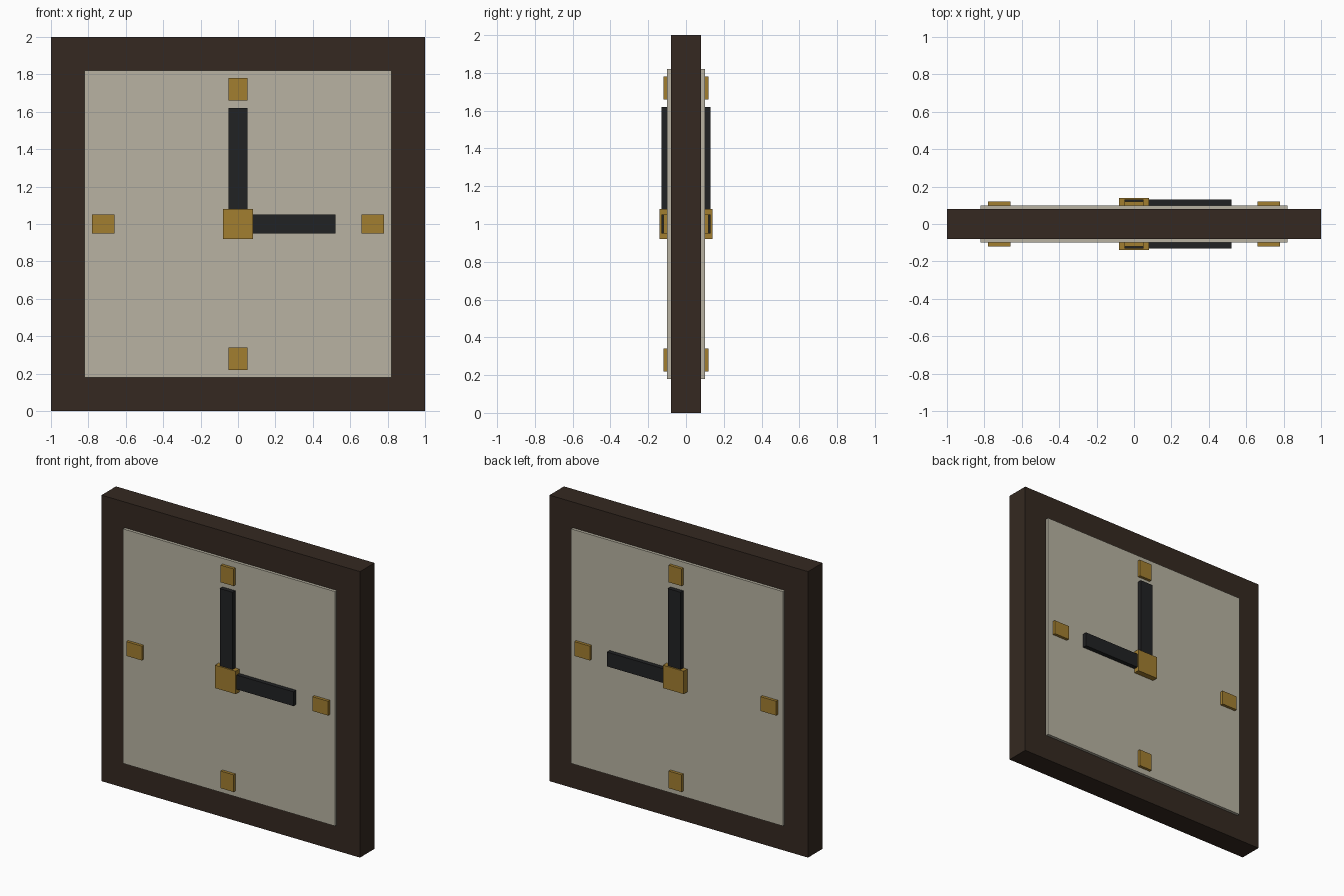
import bpy, bmesh
from mathutils import Matrix, Vector

if "Cube" in bpy.data.objects:
    bpy.data.objects.remove(bpy.data.objects["Cube"])


def material(name, rgb):
    m = bpy.data.materials.new(name)
    m.diffuse_color = (*rgb, 1)
    m.use_nodes = True
    m.node_tree.nodes["Principled BSDF"].inputs["Base Color"].default_value = m.diffuse_color
    return m


WOOD = material("dark_wood", (0.035, 0.022, 0.015))
CREAM = material("cream", (0.48, 0.45, 0.36))
BRASS = material("brass", (0.36, 0.21, 0.03))
BLACK = material("black", (0.015, 0.016, 0.017))


def box(name, x, y, z, mat):
    """Box from (min, max) ranges on each axis."""
    lo, hi = Vector((x[0], y[0], z[0])), Vector((x[1], y[1], z[1]))
    bm = bmesh.new()
    mtx = Matrix.Translation((lo + hi) / 2) @ Matrix.Diagonal((*(hi - lo), 1))
    bmesh.ops.create_cube(bm, size=1, matrix=mtx)
    me = bpy.data.meshes.new(name)
    bm.to_mesh(me)
    bm.free()
    me.materials.append(mat)
    ob = bpy.data.objects.new(name, me)
    bpy.context.collection.objects.link(ob)
    return ob


# Square case and the dial slab showing on both sides
box("case", (-1, 1), (-0.08, 0.08), (0, 2), WOOD)
box("dial", (-0.82, 0.82), (-0.10, 0.10), (0.18, 1.82), CREAM)

# Same markers, hands and hub on front and back
for side, s in (("front", -1), ("back", 1)):
    def depth(d):
        return tuple(sorted((s * 0.10, s * d)))

    # Hour markers
    box(f"{side}_marker_top", (-0.05, 0.05), depth(0.12), (1.66, 1.78), BRASS)
    box(f"{side}_marker_bottom", (-0.05, 0.05), depth(0.12), (0.22, 0.34), BRASS)
    box(f"{side}_marker_left", (-0.78, -0.66), depth(0.12), (0.95, 1.05), BRASS)
    box(f"{side}_marker_right", (0.66, 0.78), depth(0.12), (0.95, 1.05), BRASS)

    # Hands and centre hub
    box(f"{side}_minute_hand", (-0.05, 0.05), depth(0.13), (1.0, 1.62), BLACK)
    box(f"{side}_hour_hand", (0.0, 0.52), depth(0.13), (0.95, 1.05), BLACK)
    box(f"{side}_hub", (-0.08, 0.08), depth(0.14), (0.92, 1.08), BRASS)
